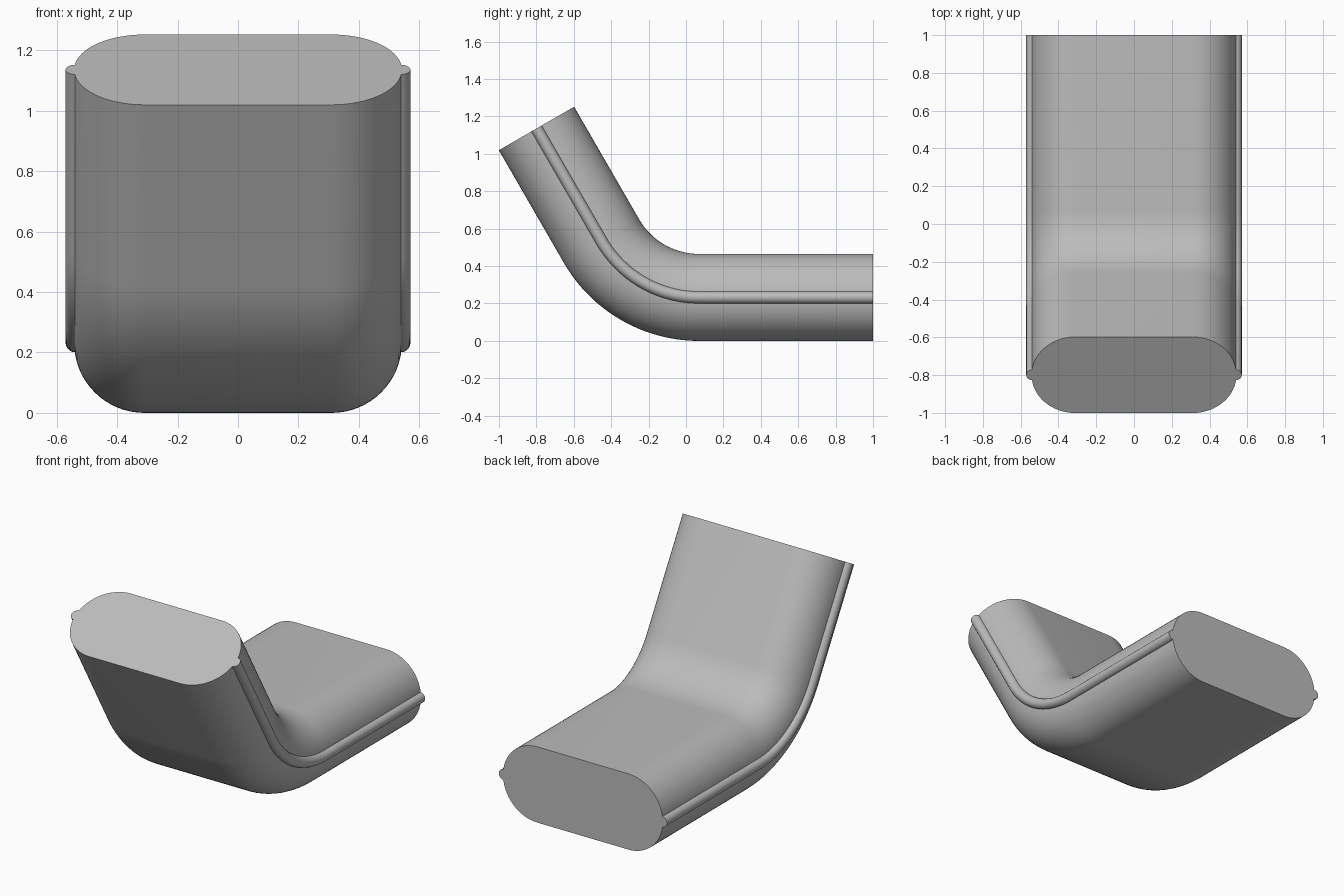
import bpy, bmesh
from math import sin, cos, pi, radians
from mathutils import Vector

cube = bpy.data.objects.get("Cube")
if cube:
    bpy.data.objects.remove(cube)

THICK = 0.465            # tube thickness
R = THICK / 2            # rounded side radius
FLAT = 0.31              # half width of the flat faces
BEND_Y = 0.07            # where the bend begins
BEND_R = 0.37 + R        # bend radius at the centre line
BEND = radians(60)
LEG = 0.695              # length of the raised leg
BEAD_R = 0.032

grey = bpy.data.materials.new("plain grey")
grey.use_nodes = True
GREY = (0.5, 0.5, 0.5, 1)
grey.diffuse_color = GREY
grey.node_tree.nodes["Principled BSDF"].inputs["Base Color"].default_value = GREY


def arc(cx, radius, start, end, steps):
    """Points of an arc centred on (cx, 0)."""
    angles = [start + (end - start) * i / steps for i in range(steps + 1)]
    return [(cx + radius * cos(a), radius * sin(a)) for a in angles]


def centre_line(steps=32):
    """Stations along the bent path: position and tilt."""
    stations = [(Vector((0, 1, R)), 0)]
    for i in range(steps + 1):
        a = BEND * i / steps
        stations.append((Vector((0, BEND_Y - BEND_R * sin(a),
                                 R + BEND_R * (1 - cos(a)))), a))
    last = stations[-1][0]
    stations.append((last + Vector((0, -cos(BEND), sin(BEND))) * LEG, BEND))
    return stations


def sweep(name, profile):
    """Carry a closed profile along the centre line and cap both ends."""
    bm = bmesh.new()
    rings = []
    for pos, a in centre_line():
        up = Vector((0, sin(a), cos(a)))
        rings.append([bm.verts.new(pos + Vector((x, 0, 0)) + up * h)
                      for x, h in profile])
    n = len(profile)
    for r0, r1 in zip(rings, rings[1:]):
        for i in range(n):
            j = (i + 1) % n
            bm.faces.new((r0[i], r0[j], r1[j], r1[i]))
    bm.faces.new(rings[0])
    bm.faces.new(rings[-1])
    bmesh.ops.recalc_face_normals(bm, faces=bm.faces)
    mesh = bpy.data.meshes.new(name)
    bm.to_mesh(mesh)
    bm.free()
    mesh.materials.append(grey)
    obj = bpy.data.objects.new(name, mesh)
    bpy.context.collection.objects.link(obj)
    bpy.ops.object.select_all(action='DESELECT')
    obj.select_set(True)
    bpy.context.view_layer.objects.active = obj
    bpy.ops.object.shade_smooth_by_angle(angle=radians(35))
    return obj


# Bent flat-oval body
sweep("bent_body", arc(FLAT, R, -pi / 2, pi / 2, 32)
      + arc(-FLAT, R, pi / 2, 3 * pi / 2, 32))

# Half-round bead along each side
EDGE = FLAT + R - 0.004
sweep("left_bead", arc(EDGE, BEAD_R, -pi / 2, pi / 2, 14))
sweep("right_bead", arc(-EDGE, BEAD_R, pi / 2, 3 * pi / 2, 14))
